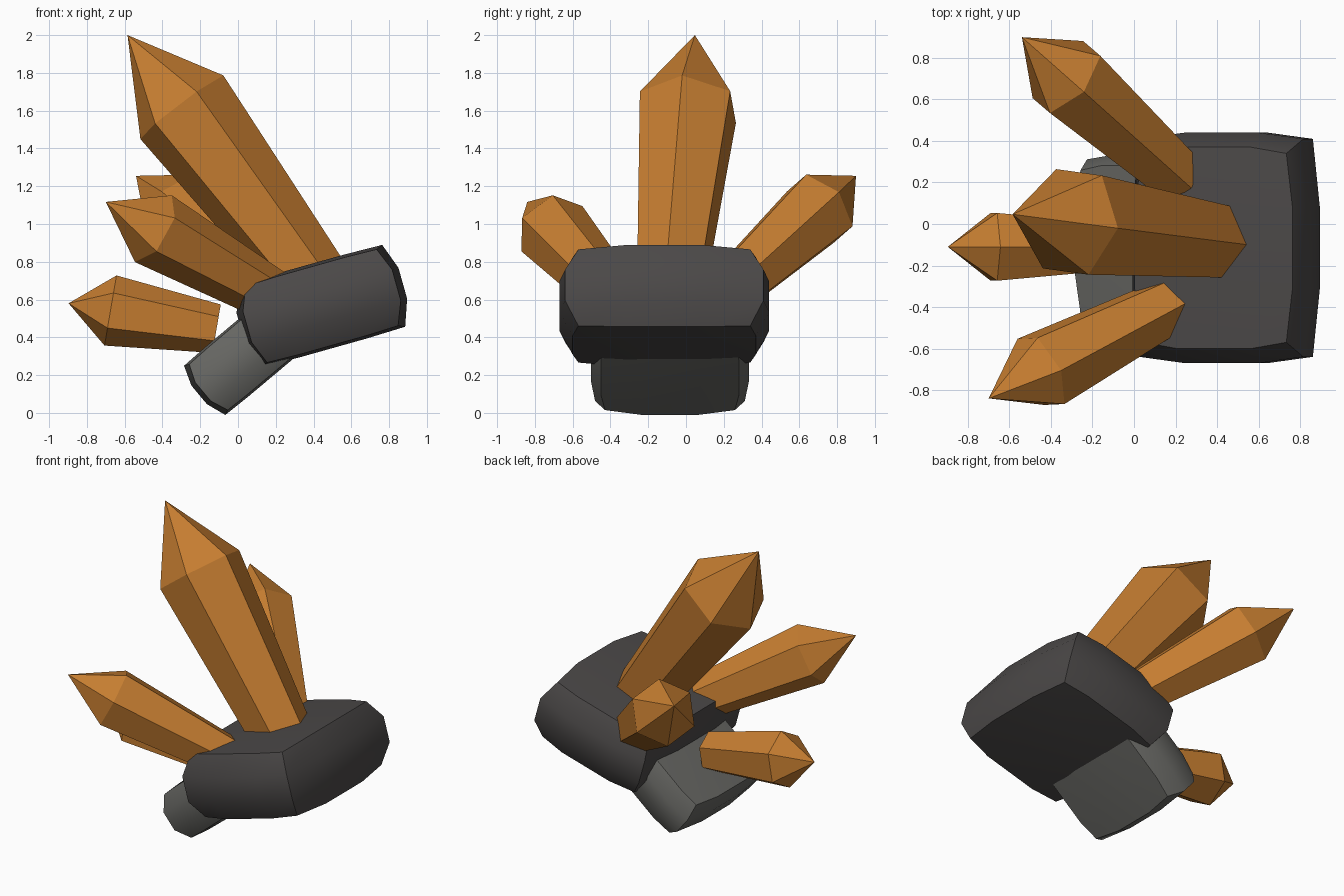
import bpy, bmesh, math
from itertools import product
from mathutils import Vector, Matrix

if "Cube" in bpy.data.objects:
    bpy.data.objects.remove(bpy.data.objects["Cube"])


def material(name, rgb):
    m = bpy.data.materials.new(name)
    m.diffuse_color = (*rgb, 1)
    m.use_nodes = True
    m.node_tree.nodes["Principled BSDF"].inputs["Base Color"].default_value = m.diffuse_color
    return m


AMBER = material("amber", (0.56, 0.205, 0.03))
DARK = material("dark stone", (0.070, 0.065, 0.064))
GREY = material("grey stone", (0.135, 0.135, 0.125))


def finish(bm, name, mat):
    bmesh.ops.recalc_face_normals(bm, faces=bm.faces)
    me = bpy.data.meshes.new(name)
    bm.to_mesh(me)
    bm.free()
    me.materials.append(mat)
    ob = bpy.data.objects.new(name, me)
    bpy.context.collection.objects.link(ob)
    return ob


# Stone: 3x3x3 block with bulging smooth faces and sharp block edges
INNER = (0.185, 0.195, 0.085)
CORNER = (0.36, 0.455, 0.21)
BULGE = ((0, 0.035, 0.05), (0.03, 0, 0.07), (0.005, 0.015, 0))  # per axis, by inner flag


def stone(name, centre, tilt, scale, mat):
    bm = bmesh.new()
    verts = {}
    for idx in product(range(4), repeat=3):
        inner = [i in (1, 2) for i in idx]
        if all(inner):
            continue
        co = []
        for a in range(3):
            half = INNER[a] if inner[a] else CORNER[a] + sum(
                b for b, f in zip(BULGE[a], inner) if f)
            co.append(half * (1 if idx[a] > 1 else -1))
        verts[idx] = bm.verts.new(co)
    for a, side, i, j in product(range(3), (0, 3), range(3), range(3)):
        quad = []
        for di, dj in ((0, 0), (1, 0), (1, 1), (0, 1)):
            k = [i + di, j + dj]
            k.insert(a, side)
            quad.append(verts[tuple(k)])
        bm.faces.new(quad).smooth = True
    key = {v: k for k, v in verts.items()}
    for e in bm.edges:
        p, q = (key[v] for v in e.verts)
        e.smooth = sum(m == n and m in (0, 3) for m, n in zip(p, q)) < 2
    bm.transform(Matrix.Translation(centre)
                 @ Matrix.Rotation(-math.radians(tilt), 4, 'Y')
                 @ Matrix.Scale(scale, 4))
    return finish(bm, name, mat)


stone("large_stone", (0.444, -0.115, 0.566), 15.7, 1.0, DARK)
stone("small_stone", (0.052, -0.085, 0.311), 40, 0.755, GREY)


# Crystal: tapered hexagonal shaft with a pointed tip
def crystal(name, shoulder, tip, corner):
    c, t = Vector(shoulder), Vector(tip)
    axis = (t - c).normalized()
    spoke = Vector(corner) - c
    spoke -= axis * spoke.dot(axis)
    base = c - (t - c) * 2.53
    bm = bmesh.new()
    turns = [Matrix.Rotation(k * math.pi / 3, 3, axis) @ spoke for k in range(6)]
    top = [bm.verts.new(c + s) for s in turns]
    low = [bm.verts.new(base + s * 0.69) for s in turns]
    point = bm.verts.new(t)
    for k in range(6):
        n = (k + 1) % 6
        bm.faces.new((low[k], low[n], top[n], top[k]))
        bm.faces.new((top[k], top[n], point))
    bm.faces.new(low)
    return finish(bm, name, AMBER)


crystal("tall_crystal", (-0.297, 0.01, 1.618), (-0.585, 0.047, 2.0), (-0.08, -0.02, 1.79))
crystal("back_crystal", (-0.325, 0.708, 1.08), (-0.54, 0.9, 1.255), (-0.24, 0.635, 1.26))
crystal("front_crystal", (-0.448, -0.71, 0.975), (-0.70, -0.84, 1.117), (-0.36, -0.71, 1.157))
crystal("side_crystal", (-0.675, -0.11, 0.542), (-0.897, -0.11, 0.58), (-0.64, -0.11, 0.727))
